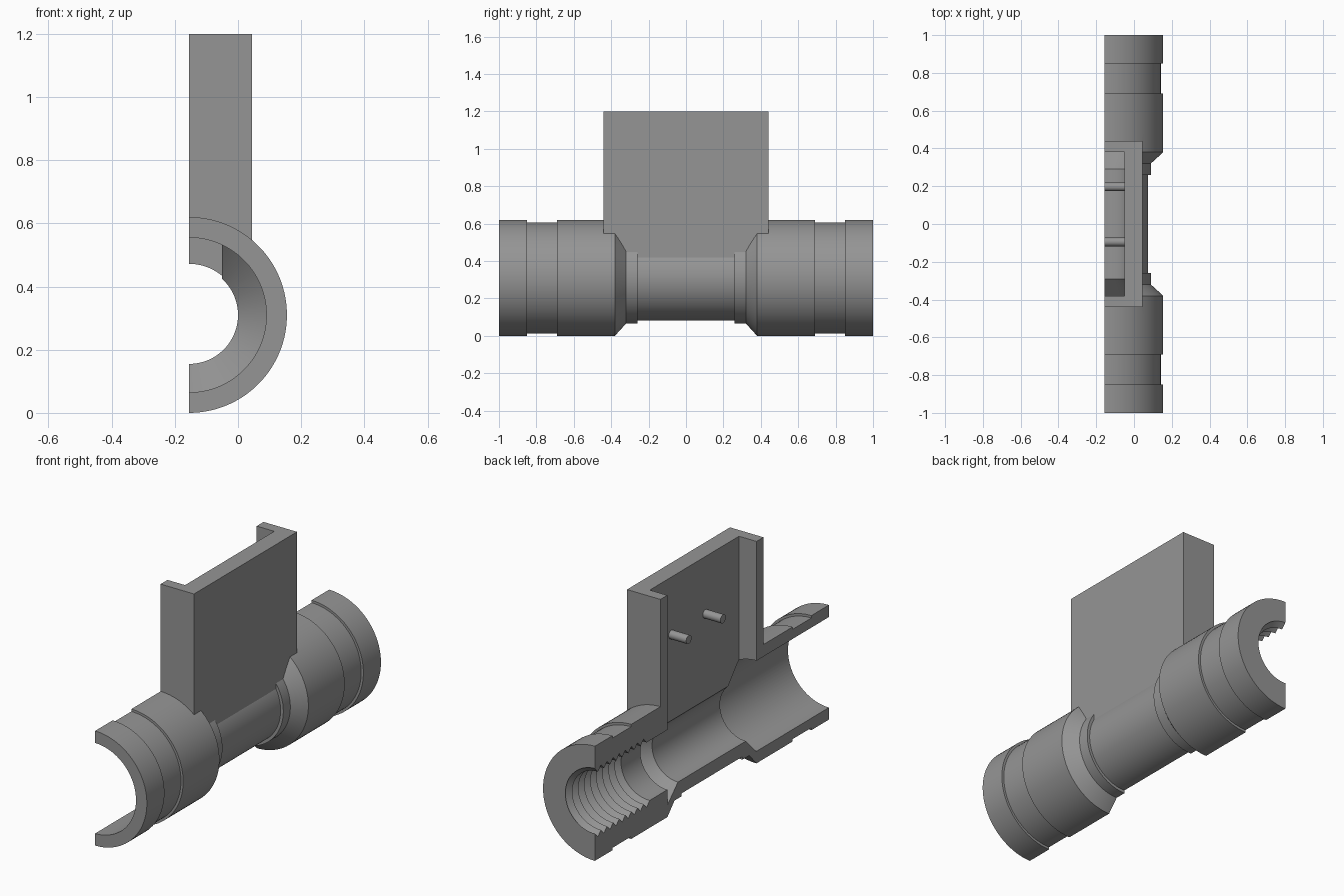
import bpy, bmesh, math

if "Cube" in bpy.data.objects:
    bpy.data.objects.remove(bpy.data.objects["Cube"])

CX, CZ = -0.155, 0.31      # pipe axis, also the section plane x = CX
SEG = 96
PITCH = 0.052

mat = bpy.data.materials.new("mid grey")
mat.diffuse_color = (0.30, 0.30, 0.30, 1)
mat.use_nodes = True
mat.node_tree.nodes["Principled BSDF"].inputs["Base Color"].default_value = mat.diffuse_color


def new_object(name, bm):
    bmesh.ops.recalc_face_normals(bm, faces=bm.faces)
    mesh = bpy.data.meshes.new(name)
    bm.to_mesh(mesh)
    bm.free()
    mesh.materials.append(mat)
    ob = bpy.data.objects.new(name, mesh)
    bpy.context.collection.objects.link(ob)
    return ob


def lathe(name, profile, thread_from=None):
    """Revolve (y, r) points about the pipe axis; points past thread_from follow a helix."""
    bm = bmesh.new()
    rings = []
    for y, r in profile:
        ring = []
        for i in range(SEG):
            a = 2 * math.pi * (i + 0.5) / SEG
            s = 0
            if thread_from is not None and y > thread_from:
                s = PITCH / (2 * math.pi) * math.asin(math.sin(a))
            ring.append(bm.verts.new((CX + r * math.cos(a), y + s, CZ + r * math.sin(a))))
        rings.append(ring)
    for p, q in zip(rings, rings[1:]):
        for i in range(SEG):
            j = (i + 1) % SEG
            bm.faces.new((p[i], p[j], q[j], q[i]))
    if thread_from is not None:
        bmesh.ops.triangulate(bm, faces=bm.faces)
    bm.faces.new(rings[0])
    bm.faces.new(rings[-1])
    return new_object(name, bm)


def box(name, lo, hi):
    bm = bmesh.new()
    bmesh.ops.create_cube(bm, size=1)
    for v in bm.verts:
        v.co = [lo[k] + (v.co[k] + 0.5) * (hi[k] - lo[k]) for k in range(3)]
    return new_object(name, bm)


def boolean(target, tool, op):
    m = target.modifiers.new(op.lower(), 'BOOLEAN')
    m.object, m.operation, m.solver = tool, op, 'EXACT'
    bpy.context.view_layer.objects.active = target
    bpy.ops.object.modifier_apply(modifier=m.name)
    bpy.data.objects.remove(tool, do_unlink=True)


# Outer pipe: grooved ends, cones, collars and a slim waist
half = [(0.26, 0.228), (0.26, 0.244), (0.32, 0.244), (0.38, 0.31), (0.69, 0.31),
        (0.69, 0.297), (0.85, 0.297), (0.85, 0.31), (1.0, 0.31)]
body = lathe("pipe_body", [(-y, r) for y, r in reversed(half)] + half)

# Upright housing merged into the pipe, then hollowed
boolean(body, box("housing", (-0.4, -0.44, CZ), (0.045, 0.44, 1.2)), 'UNION')
boolean(body, box("housing_cavity", (-0.7, -0.381, CZ), (-0.05, 0.381, 1.5)), 'DIFFERENCE')

# Bore: wide socket, waist, flared step, plain hole and helical thread
bore = [(-1.1, 0.245), (-0.38, 0.245), (-0.29, 0.155), (0.29, 0.155),
        (0.38, 0.245), (0.38, 0.162)]
for k in range(-8, 3):
    valley = 0.987 + k * PITCH
    bore += [(valley - PITCH / 2, 0.162), (valley, 0.19)]
boolean(body, lathe("bore", bore, 0.5), 'DIFFERENCE')

# Section plane
boolean(body, box("section_cut", (-1.5, -1.5, -0.5), (CX, 1.5, 2)), 'DIFFERENCE')

# Pins on the housing's inner wall
pins = []
for n, y in enumerate((0.197, -0.095)):
    bpy.ops.mesh.primitive_cylinder_add(vertices=32, radius=0.023, depth=0.115,
                                        location=(CX + 0.0575, y, 0.89),
                                        rotation=(0, math.pi / 2, 0))
    pin = bpy.context.object
    pin.name = f"pin_{n + 1}"
    pin.data.materials.append(mat)
    pins.append(pin)

# Smooth round surfaces, keep edges crisp
bpy.ops.object.select_all(action='DESELECT')
for ob in [body] + pins:
    ob.select_set(True)
bpy.context.view_layer.objects.active = body
bpy.ops.object.shade_smooth_by_angle(angle=math.radians(25))
